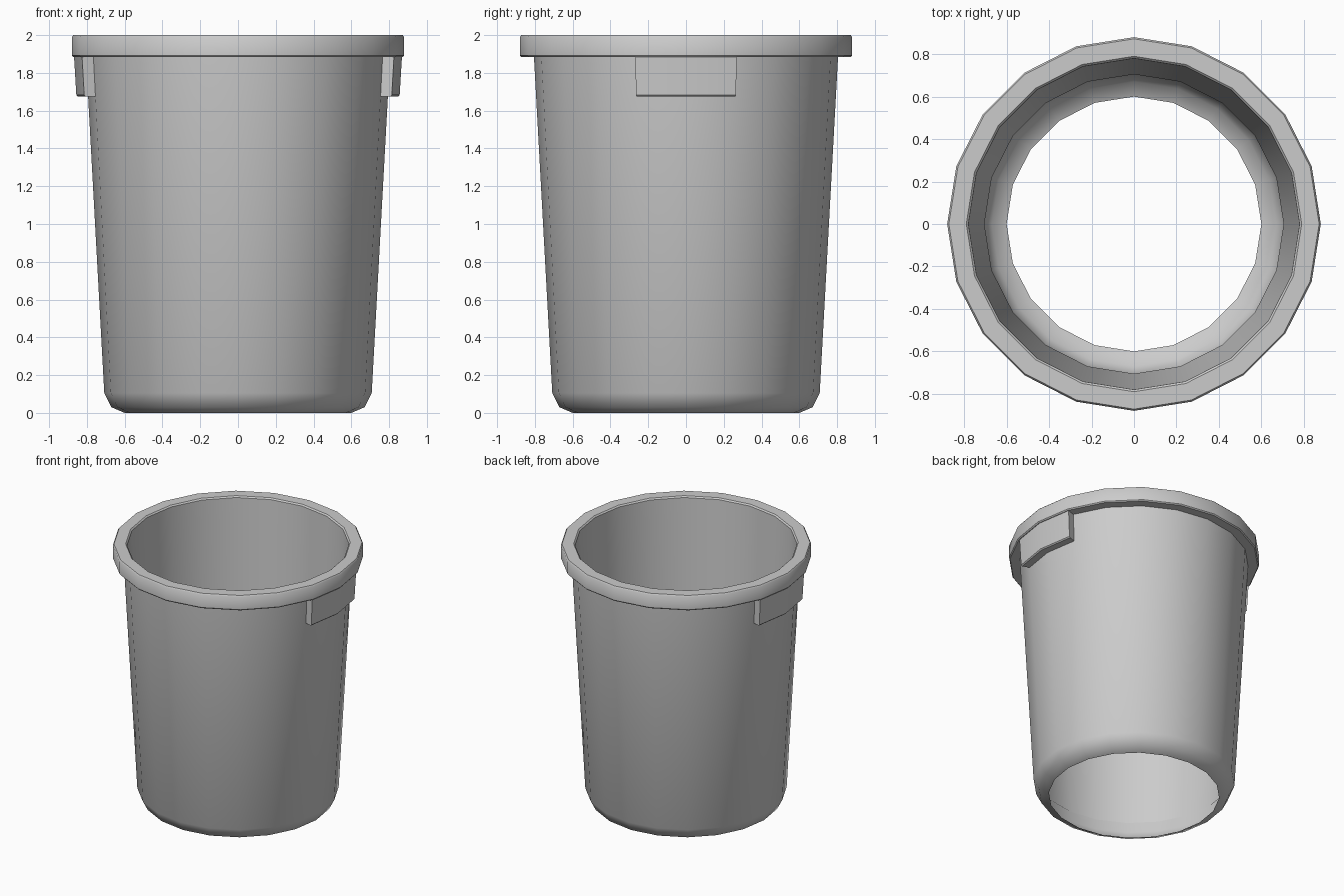
import bpy, bmesh
from math import sin, cos, radians

if "Cube" in bpy.data.objects:
    bpy.data.objects.remove(bpy.data.objects["Cube"])

SIDES = 20
STEP = 360 / SIDES


def finish(name, bm, angle):
    mesh = bpy.data.meshes.new(name)
    bm.to_mesh(mesh)
    bm.free()
    ob = bpy.data.objects.new(name, mesh)
    bpy.context.collection.objects.link(ob)
    bpy.ops.object.select_all(action='DESELECT')
    ob.select_set(True)
    bpy.context.view_layer.objects.active = ob
    bpy.ops.object.shade_smooth_by_angle(angle=radians(angle))
    return ob


def ring_point(bm, r, z, degrees):
    a = radians(degrees)
    return bm.verts.new((r * cos(a), r * sin(a), z))


def lathe(name, profile):
    """Revolve (radius, height) points; points run up the outside, down the inside."""
    bm = bmesh.new()
    rings = [[ring_point(bm, r, z, i * STEP) for i in range(SIDES)] for r, z in profile]
    for low, high in zip(rings, rings[1:]):
        for i in range(SIDES):
            j = (i + 1) % SIDES
            bm.faces.new((low[i], low[j], high[j], high[i]))
    return finish(name, bm, 40)


# Bin shell: rounded open base, tapered wall, thick rim and inner wall
lathe("bin_shell", [
    (0.60, 0.0), (0.67, 0.03), (0.708, 0.105), (0.805, 1.885),
    (0.873, 1.885), (0.88, 1.893), (0.88, 1.99), (0.872, 2.0),
    (0.79, 2.0), (0.78, 1.99), (0.705, 0.18)])


# Grip panels: two wall facets pushed out under the rim on each side
def grip(name, centre):
    bm = bmesh.new()
    section = [(0.805, 1.885), (0.868, 1.885), (0.856, 1.683), (0.848, 1.675), (0.793, 1.675)]
    cuts = [[ring_point(bm, r, z, centre + k * STEP) for r, z in section] for k in (-1, 0, 1)]
    for a, b in zip(cuts, cuts[1:]):
        for i in range(1, len(section) - 1):
            bm.faces.new((a[i], a[i + 1], b[i + 1], b[i]))
    bm.faces.new(cuts[0])
    bm.faces.new(cuts[-1])
    bmesh.ops.recalc_face_normals(bm, faces=bm.faces)
    return finish(name, bm, 30)


grip("right_grip", 0)
grip("left_grip", 180)
